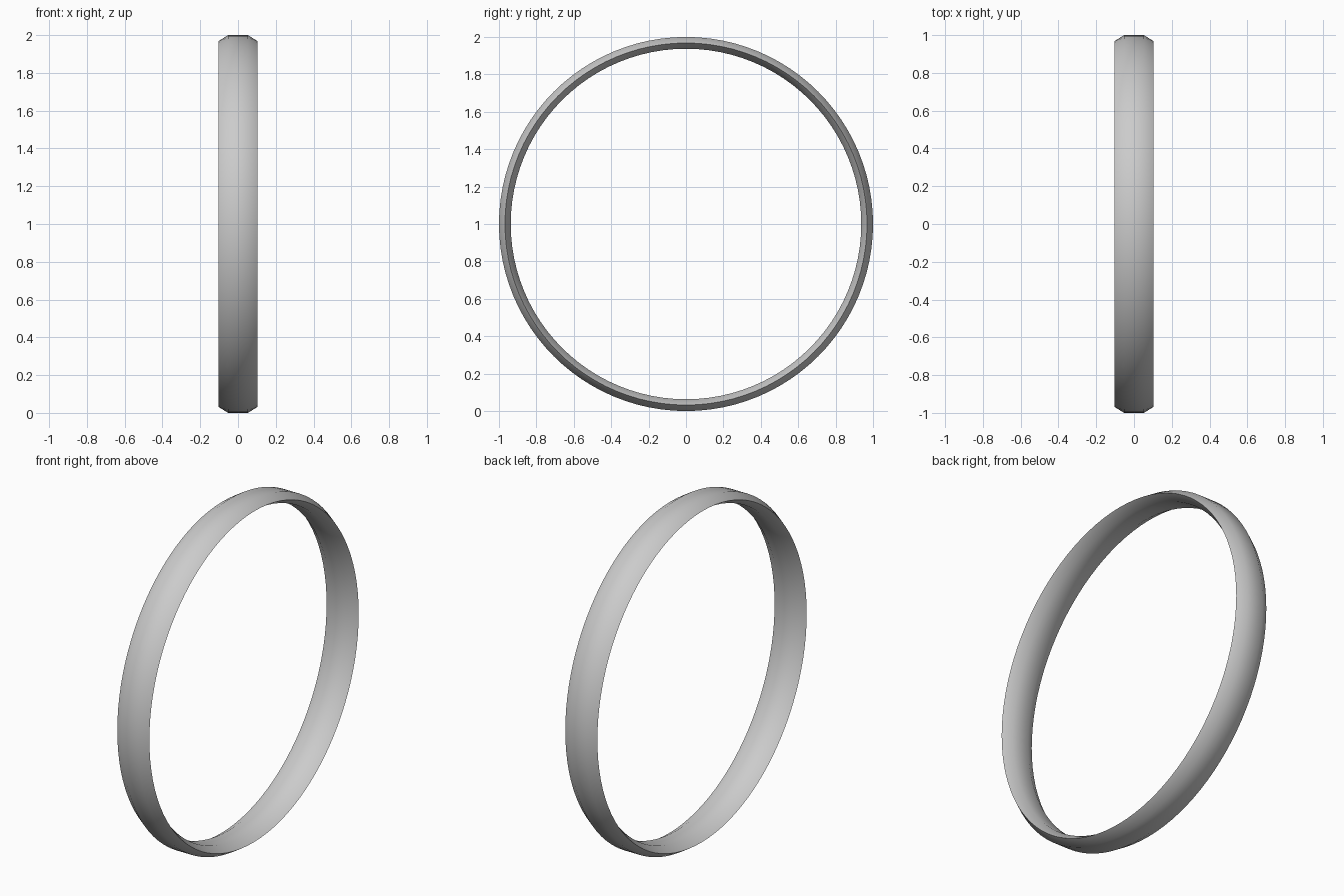
import bpy, math

if "Cube" in bpy.data.objects:
    bpy.data.objects.remove(bpy.data.objects["Cube"])

# Slim hoop: flattened hexagonal cross-section swept round the x axis
SEG = 96
profile = [(-0.104, 0.968), (-0.052, 1.0), (0.052, 1.0),
           (0.104, 0.968), (0.052, 0.937), (-0.052, 0.937)]
n = len(profile)
verts, faces = [], []
for i in range(SEG):
    a = 2 * math.pi * i / SEG
    verts += [(x, r * math.sin(a), 1 + r * math.cos(a)) for x, r in profile]
    k = (i + 1) % SEG
    for j in range(n):
        m = (j + 1) % n
        faces.append((i * n + j, i * n + m, k * n + m, k * n + j))

mesh = bpy.data.meshes.new("hoop")
mesh.from_pydata(verts, [], faces)
mesh.update()
hoop = bpy.data.objects.new("hoop", mesh)
bpy.context.collection.objects.link(hoop)

# Smooth outer and inner bands, crisp side rims
bpy.context.view_layer.objects.active = hoop
hoop.select_set(True)
bpy.ops.object.shade_smooth_by_angle(angle=math.radians(40))
